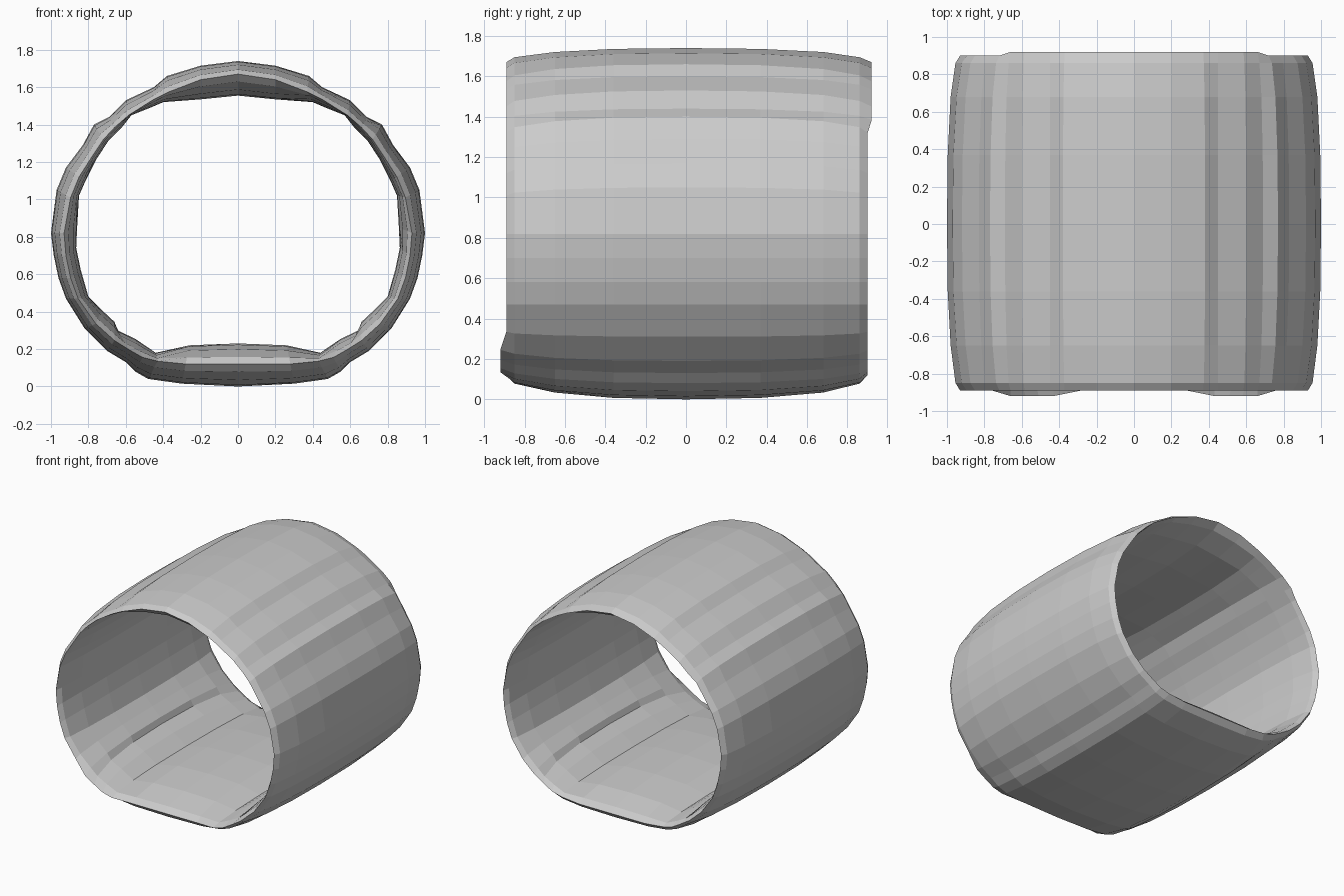
import bpy, bmesh

if "Cube" in bpy.data.objects:
    bpy.data.objects.remove(bpy.data.objects["Cube"])

# Half cross-sections (x, z), top centre to bottom centre, index-matched
OUTER = [(0, 1.74), (.2, 1.715), (.38, 1.66), (.45, 1.60), (.60, 1.53), (.69, 1.44), (.77, 1.40),
         (.83, 1.29), (.92, 1.17), (.97, 1.05), (1.0, .82), (.985, .70), (.96, .58), (.92, .47),
         (.82, .31), (.70, .19), (.60, .13), (.55, .08), (.48, .04), (.30, .015), (0, 0)]
RIM = [(0, 1.67), (.2, 1.64), (.37, 1.575), (.45, 1.535), (.585, 1.45), (.66, 1.385), (.72, 1.32),
       (.78, 1.23), (.85, 1.12), (.895, 1.01), (.93, .82), (.92, .70), (.895, .58), (.855, .47),
       (.76, .335), (.66, .245), (.58, .195), (.51, .155), (.43, .135), (.28, .12), (0, .12)]
INNER = [(0, 1.555), (.2, 1.535), (.40, 1.52), (.47, 1.49), (.57, 1.45), (.625, 1.38), (.695, 1.31),
         (.76, 1.21), (.815, 1.10), (.85, 1.02), (.86, .85), (.865, .74), (.84, .62), (.80, .48),
         (.73, .41), (.66, .345), (.645, .30), (.55, .255), (.44, .18), (.26, .22), (0, .23)]

# (y, bulge) stations between the two sharp rims
STATIONS = [(-.85, .35), (-.65, .72), (-.36, .94), (0, 1), (.37, .94), (.68, .72), (.86, .35)]


def mirrored(half):
    return half + [(-x, z) for x, z in reversed(half[1:-1])]


outer, rim, inner = mirrored(OUTER), mirrored(RIM), mirrored(INNER)


def rim_y(x, z, end):
    """Slightly wavy end edges: lower front lip and upper back lip stick out."""
    if end < 0:
        return -.92 if z < .26 and abs(x) > .4 else -.89
    return .92 if z > 1.35 else .90


bm = bmesh.new()


def ring(target, y, s):
    return [bm.verts.new((r[0] + (t[0] - r[0]) * s, y, r[1] + (t[1] - r[1]) * s))
            for r, t in zip(rim, target)]


def rim_ring(end):
    return [bm.verts.new((x, rim_y(x, z, end), z)) for x, z in rim]


# Outer skin front to back, then inner skin back to front, closed at both rims
rings = [rim_ring(-1)]
rings += [ring(outer, y, s) for y, s in STATIONS]
rings.append(rim_ring(1))
rings += [ring(inner, y, s) for y, s in reversed(STATIONS)]
n = len(rim)
for k, a in enumerate(rings):
    b = rings[(k + 1) % len(rings)]
    for i in range(n):
        j = (i + 1) % n
        bm.faces.new((a[i], a[j], b[j], b[i]))
bmesh.ops.recalc_face_normals(bm, faces=bm.faces[:])

mesh = bpy.data.meshes.new("barrel_sleeve")
bm.to_mesh(mesh)
bm.free()
mat = bpy.data.materials.new("light grey")
mat.diffuse_color = (.6, .6, .6, 1)
mat.use_nodes = True
mat.node_tree.nodes["Principled BSDF"].inputs["Base Color"].default_value = mat.diffuse_color
mesh.materials.append(mat)
bpy.context.collection.objects.link(bpy.data.objects.new("barrel_sleeve", mesh))
